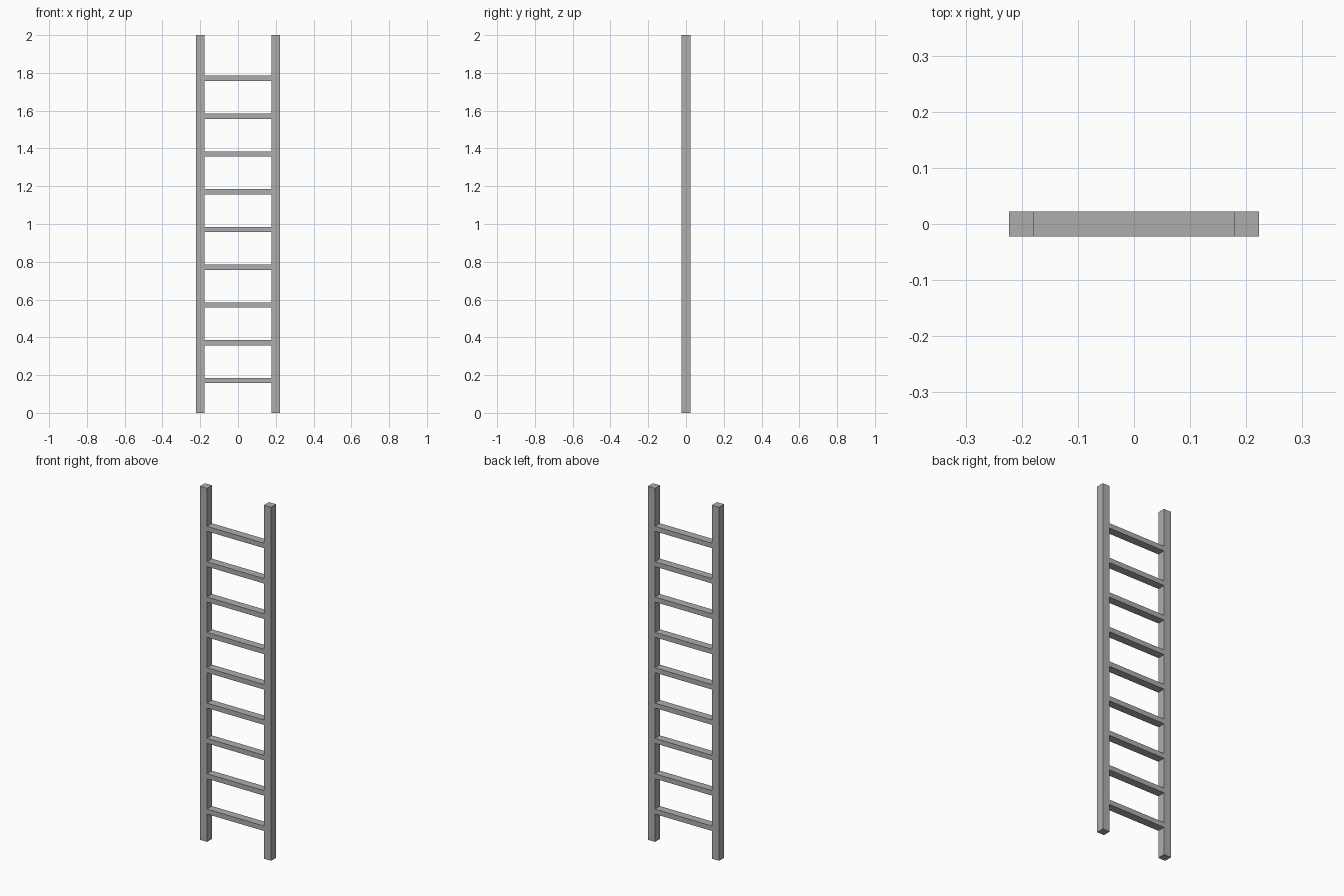
import bpy

cube = bpy.data.objects.get("Cube")
if cube:
    bpy.data.objects.remove(cube, do_unlink=True)

# Single grey finish
grey = bpy.data.materials.new("plain_grey")
grey.use_nodes = True
colour = (0.42, 0.42, 0.42, 1)
grey.diffuse_color = colour
grey.node_tree.nodes["Principled BSDF"].inputs["Base Color"].default_value = colour

HEIGHT = 2.0
HALF_WIDTH = 0.223
RAIL = 0.045          # square rail section, also the rung depth
RUNG_THICKNESS = 0.028
RUNG_COUNT = 9
FIRST_RUNG = 0.171
RUNG_SPACING = 0.2


def box(name, centre, size):
    bpy.ops.mesh.primitive_cube_add(size=1, location=centre)
    obj = bpy.context.object
    obj.name = name
    obj.scale = size
    bpy.ops.object.transform_apply(location=False, rotation=False, scale=True)
    obj.data.materials.append(grey)
    return obj


# Upright rails
for side, sign in (("left", 1), ("right", -1)):
    box(f"{side}_rail", (sign * (HALF_WIDTH - RAIL / 2), 0, HEIGHT / 2),
        (RAIL, RAIL, HEIGHT))

# Rungs flush with the rails, spanning the gap between them
span = 2 * (HALF_WIDTH - RAIL)
for i in range(RUNG_COUNT):
    box(f"rung_{i + 1}", (0, 0, FIRST_RUNG + i * RUNG_SPACING),
        (span, RAIL, RUNG_THICKNESS))
